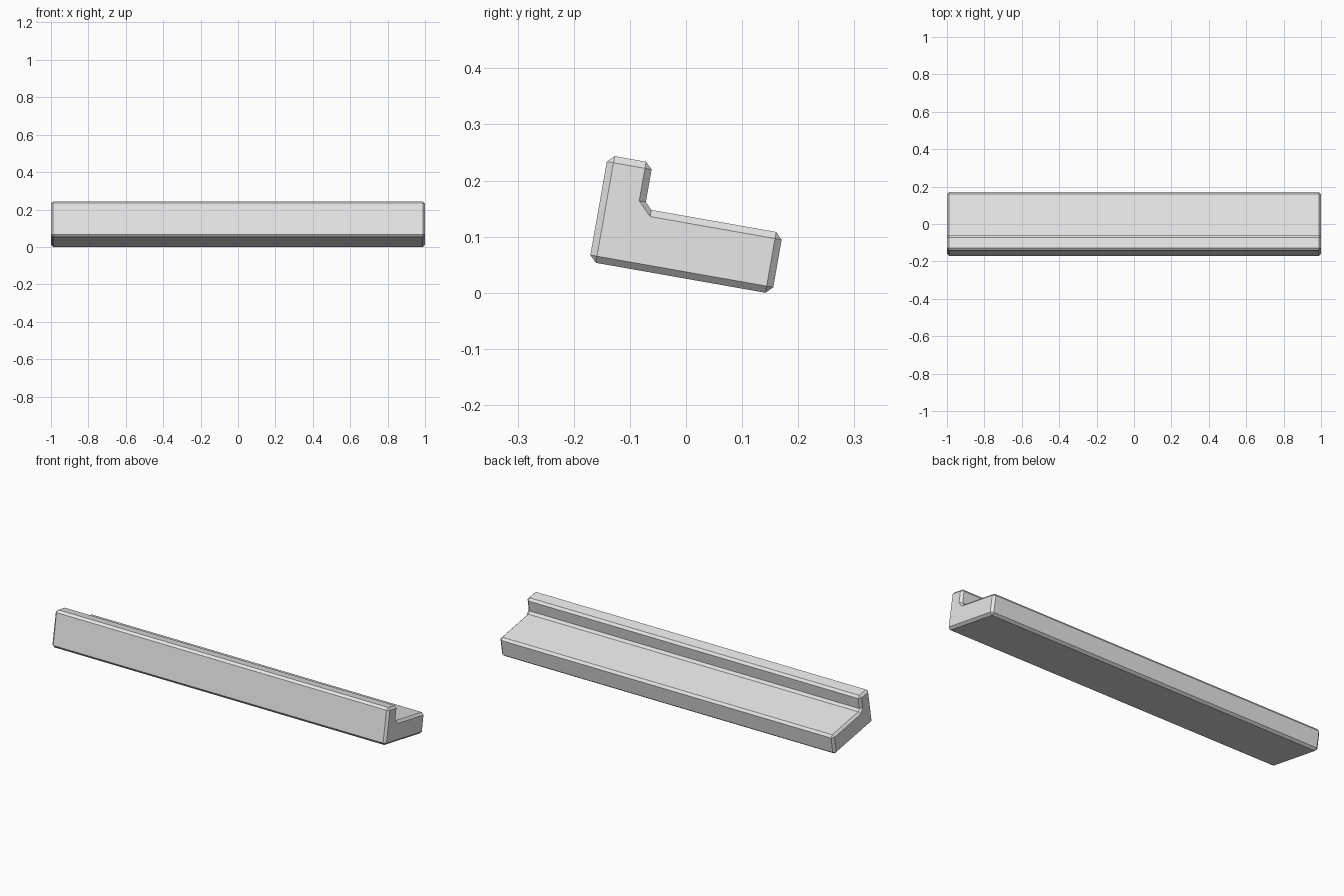
import bpy, bmesh, math
from mathutils import Vector, Matrix

cube = bpy.data.objects.get("Cube")
if cube:
    bpy.data.objects.remove(cube, do_unlink=True)

# Single grey material
grey = bpy.data.materials.new("light_grey")
grey.use_nodes = True
colour = (0.8, 0.8, 0.8, 1)
grey.diffuse_color = colour
grey.node_tree.nodes["Principled BSDF"].inputs["Base Color"].default_value = colour

# L-shaped section (depth, height) before tilting
DEPTH, STEP, LIP, HEIGHT = 0.331, 0.11, 0.081, 0.193
BEVEL, HALF, TILT = 0.012, 1.0, math.radians(-10)
corners = [Vector(p) for p in [(0, 0), (DEPTH, 0), (DEPTH, STEP),
                               (LIP, STEP), (LIP, HEIGHT), (0, HEIGHT)]]

bm = bmesh.new()


def vert(x, p):
    return bm.verts.new((x, p.x, p.y))


def end_rings(side):
    """Chamfer vertex pairs of the long edges and the inset end-cap vertices."""
    pairs, caps = [], []
    for i, c in enumerate(corners):
        to_prev = (corners[i - 1] - c).normalized() * BEVEL
        to_next = (corners[(i + 1) % len(corners)] - c).normalized() * BEVEL
        a, b = c + to_prev, c + to_next
        x = side * (HALF - BEVEL)
        pairs.append((vert(x, a), vert(x, b)))
        if to_prev.cross(to_next) < 0:       # outer corner: one inset point
            caps.append([vert(side * HALF, c + to_prev + to_next)])
        else:                                # inner corner: two inset points
            caps.append([vert(side * HALF, a - to_next),
                         vert(side * HALF, b - to_prev)])
    return pairs, caps


left, right = end_rings(1), end_rings(-1)
n = len(corners)

# Long faces and chamfers
for i in range(n):
    j = (i + 1) % n
    bm.faces.new((left[0][i][0], left[0][i][1], right[0][i][1], right[0][i][0]))
    bm.faces.new((left[0][i][1], left[0][j][0], right[0][j][0], right[0][i][1]))

# End caps with their chamfered borders
for pairs, caps in (left, right):
    bm.faces.new([v for group in caps for v in group])
    for i in range(n):
        j = (i + 1) % n
        bm.faces.new([*pairs[i], *reversed(caps[i])])
        bm.faces.new((pairs[i][1], pairs[j][0], caps[j][0], caps[i][-1]))

# Tilt backwards, then centre and rest on the ground
bm.transform(Matrix.Rotation(TILT, 4, 'X'))
ys = [v.co.y for v in bm.verts]
low = min(v.co.z for v in bm.verts)
bm.transform(Matrix.Translation((0, -(min(ys) + max(ys)) / 2, -low)))
bmesh.ops.recalc_face_normals(bm, faces=bm.faces)

mesh = bpy.data.meshes.new("ledge_rail")
bm.to_mesh(mesh)
bm.free()
mesh.materials.append(grey)
rail = bpy.data.objects.new("ledge_rail", mesh)
bpy.context.collection.objects.link(rail)
